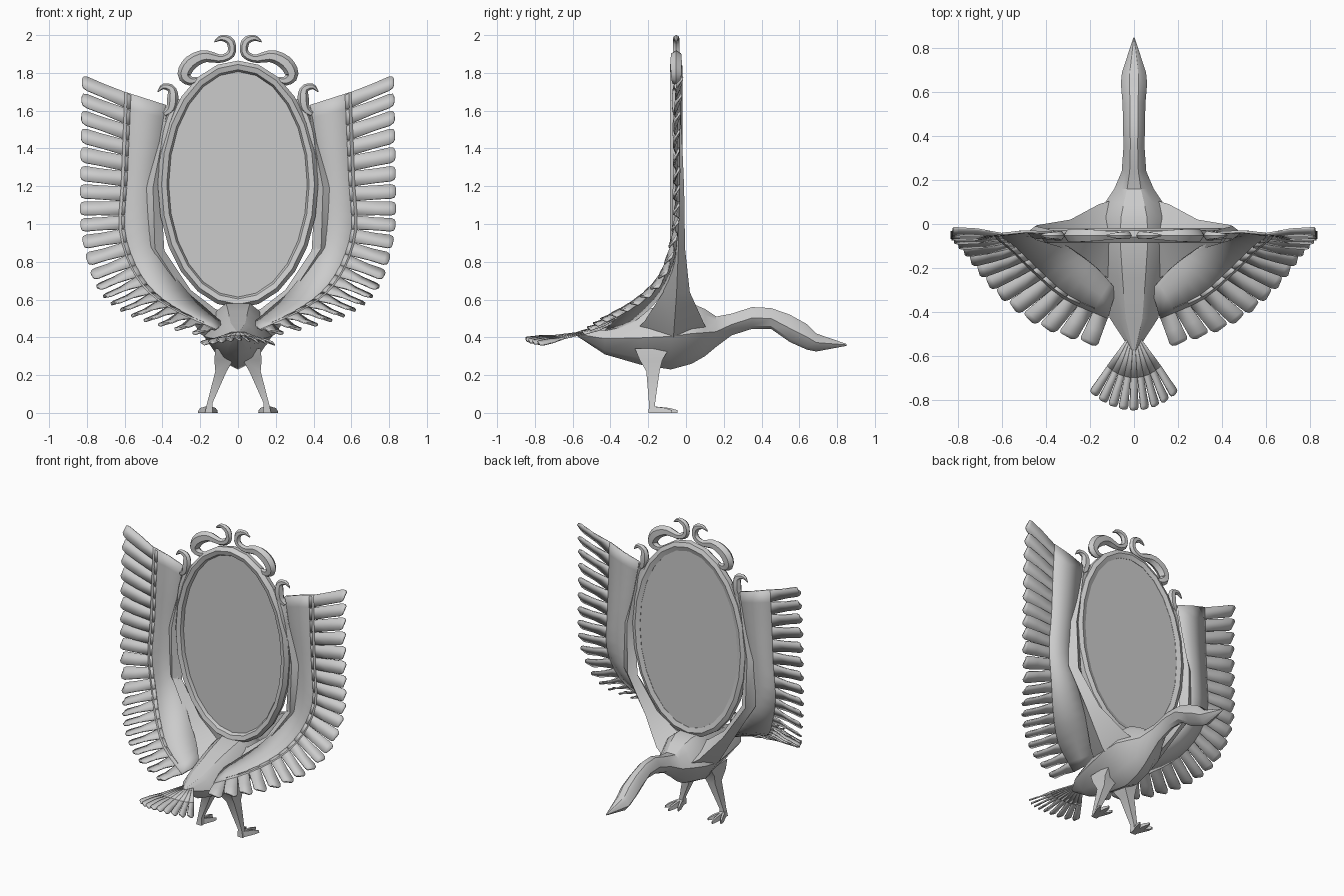
import bpy, math
from mathutils import Vector as V

if "Cube" in bpy.data.objects:
    bpy.data.objects.remove(bpy.data.objects["Cube"])

def make(name, verts, faces, mirror=False, thick=0, angle=30):
    me = bpy.data.meshes.new(name)
    me.from_pydata([tuple(v) for v in verts], [], faces)
    ob = bpy.data.objects.new(name, me)
    bpy.context.collection.objects.link(ob)
    bpy.ops.object.select_all(action='DESELECT')
    ob.select_set(True)
    bpy.context.view_layer.objects.active = ob
    bpy.ops.object.mode_set(mode='EDIT')
    bpy.ops.mesh.select_all(action='SELECT')
    bpy.ops.mesh.normals_make_consistent(inside=False)
    bpy.ops.object.mode_set(mode='OBJECT')
    bpy.ops.object.shade_smooth_by_angle(angle=math.radians(angle))
    if thick:
        m = ob.modifiers.new("Solidify", 'SOLIDIFY')
        m.thickness, m.offset = thick, 0
    if mirror:
        ob.modifiers.new("Mirror", 'MIRROR')
    return ob

def loft(rings, closed=False):
    n, k = len(rings[0]), len(rings)
    faces = [(a * n + i, a * n + (i + 1) % n, (a + 1) % k * n + (i + 1) % n, (a + 1) % k * n + i)
             for a in range(k if closed else k - 1) for i in range(n)]
    if not closed:
        faces += [tuple(range(n)), tuple(range((k - 1) * n, k * n))]
    return [v for r in rings for v in r], faces

def spline(pts, u):
    """Catmull-Rom point, u in 0..1"""
    n = len(pts) - 1
    t = min(max(u, 0), 1) * n
    i = min(int(t), n - 1)
    t -= i
    p1, p2 = V(pts[i]), V(pts[i + 1])
    p0 = V(pts[i - 1]) if i else 2 * p1 - p2
    p3 = V(pts[i + 2]) if i + 2 <= n else 2 * p2 - p1
    return 0.5 * (2 * p1 + (p2 - p0) * t + (2 * p0 - 5 * p1 + 4 * p2 - p3) * t * t
                  + (3 * p1 - p0 - 3 * p2 + p3) * t ** 3)

# Body, neck, head and beak: sections of (y, z low, z high, half width)
secs = [(-.575, .405, .43, .015), (-.43, .31, .475, .11), (-.24, .255, .54, .15), (-.08, .23, .58, .18),
        (.03, .26, .58, .17), (.1, .30, .55, .13), (.16, .35, .51, .09), (.24, .41, .525, .056),
        (.35, .445, .56, .048), (.45, .445, .555, .05), (.55, .375, .52, .052), (.64, .335, .47, .06),
        (.69, .325, .42, .055), (.85, .355, .365, .003)]
rings = []
for y, lo, hi, w in secs:
    c, h = (lo + hi) / 2, (hi - lo) / 2
    rings.append([(w * a, y, c + h * b) for a, b in
                  ((1, 0), (.65, .75), (.35, 1), (-.35, 1), (-.65, .75), (-1, 0), (-.5, -.75), (0, -1), (.5, -.75))])
make("body_neck_head", *loft(rings))

# Wing arms: (inner x, z, outer x, z, y back, y front)
arm = [(.03, .52, .03, .28, -.3, .13), (.12, .55, .2, .42, -.22, .09), (.25, .65, .33, .63, -.12, .02),
       (.39, .86, .49, .88, -.075, -.005), (.41, 1.2, .49, 1.19, -.07, -.01),
       (.39, 1.42, .42, 1.43, -.065, -.02), (.36, 1.62, .385, 1.62, -.06, -.03)]
rings = [[(a, (p + q) / 2, b), ((a + c) / 2, q, (b + d) / 2), (c, (p + q) / 2, d), ((a + c) / 2, p, (b + d) / 2)]
         for a, b, c, d, p, q in arm]
make("wing_arm", *loft(rings), mirror=True)

# Wing membrane and feathers follow three guide curves
root = [(.38, -.04, 1.63), (.4, -.04, 1.42), (.43, -.04, 1.2), (.43, -.05, .95),
        (.38, -.06, .8), (.28, -.12, .65), (.17, -.2, .55), (.08, -.3, .47)]
mid = [(.6, -.045, 1.7), (.61, -.05, 1.45), (.62, -.05, 1.2), (.63, -.06, .97),
       (.57, -.11, .77), (.47, -.21, .63), (.32, -.34, .53), (.12, -.43, .44)]
tip = [(.825, -.03, 1.8), (.83, -.05, 1.52), (.835, -.05, 1.22), (.83, -.06, .95),
       (.76, -.14, .69), (.64, -.3, .56), (.44, -.46, .48), (.16, -.56, .415)]
N = 21
verts, faces = [], []
for i in range(N + 1):
    r, m = spline(root, i / N), spline(mid, i / N)
    verts += [r, r.lerp(m, .5) + V((0, .008, 0)), m]
    if i:
        b = 3 * i
        faces += [(b - 3, b - 2, b + 1, b), (b - 2, b - 1, b + 2, b + 1)]
make("wing", verts, faces, True, .012, 50)

def feather(verts, faces, b0, b1, t0, t1, twist):
    """Blade from base edge b0-b1 to tip edge t0-t1 with a rounded end"""
    k = len(verts)
    bc, tc, bw, tw = (b0 + b1) / 2, (t0 + t1) / 2, (b1 - b0) / 2, (t1 - t0) / 2
    nrm = (tc - bc).cross(tw).normalized() * twist
    for s, f in ((-.15, .9), (0, .98), (.5, .84), (.88, .82), (.97, .66), (1, .35)):
        w, c = bw.lerp(tw, max(s, 0)) * f, bc.lerp(tc, s)
        verts += [c - w + nrm * min(1, max(s, 0) * 2), c + w - nrm * min(1, max(s, 0) * 2)]
    faces += [(k + 2 * j, k + 2 * j + 1, k + 2 * j + 3, k + 2 * j + 2) for j in range(5)]

verts, faces = [], []
for i in range(N):
    a, b = i / N, (i + 1) / N
    feather(verts, faces, spline(mid, a), spline(mid, b), spline(tip, a), spline(tip, b), .014)
make("wing_feathers", verts, faces, True, .008, 50)

# Tail fan
verts, faces = [], []
def tail_pt(a, r):
    return V((math.sin(a) * r * .85, -.48 - r * math.cos(a), .435 - .11 * r - .12 * r * abs(math.sin(a))))
for i in range(9):
    a0, a1 = [math.radians(-41 + 82 * j / 9) for j in (i, i + 1)]
    base = [tail_pt(a, .22) for a in (a0, a1)]
    ends = [tail_pt(a, .37) for a in (a0, a1)]
    feather(verts, faces, *base, *ends, .008)
    k = len(verts)
    verts += [tail_pt(a0, .02), tail_pt(a1, .02), base[1], base[0]]
    faces.append((k, k + 1, k + 2, k + 3))
make("tail_feathers", verts, faces, thick=.008, angle=50)

# Legs: (centre x, centre y, z, half x, half y)
leg = [(.06, -.18, .34, .06, .09), (.075, -.185, .28, .05, .06), (.09, -.175, .22, .03, .035),
       (.15, -.18, .05, .014, .016), (.155, -.18, .0, .02, .018)]
rings = [[(x + a * c, y + b * d, z) for c, d in ((-1, -1), (1, -1), (1, 1), (-1, 1))] for x, y, z, a, b in leg]
make("leg", *loft(rings), mirror=True)

# Toes
for n, (dx, L) in enumerate(((-.045, .11), (.005, .14), (.05, .11))):
    rings = []
    for t, w, h in ((0, .016, .036), (.7, .014, .026), (1, .005, .014)):
        x, y = .157 + dx * t, -.185 + L * t
        rings.append([(x - w, y, 0), (x + w, y, 0), (x + w * .5, y, h), (x - w * .5, y, h)])
    make(f"toe_{n + 1}", *loft(rings), mirror=True)

# Mirror frame and glass
S, CZ = 24, 1.21
def oval(d, y):
    return [(math.sin(2 * math.pi * i / S) * (.365 + d), y, CZ + math.cos(2 * math.pi * i / S) * (.595 + d))
            for i in range(S)]
prof = ((0, -.055), (.012, -.078), (.04, -.086), (.06, -.06), (.056, -.03), (.03, -.018), (0, -.028))
make("mirror_frame", *loft([oval(d, y) for d, y in prof], closed=True))
make("mirror_glass", *loft([oval(.004, -.058), oval(.004, -.03)]))

# Scroll ornaments: path of (x, radius, z)
def scroll(name, pts, steps):
    rings = []
    for i in range(steps + 1):
        u = i / steps
        p = spline(pts, u)
        t = spline(pts, u + .01) - spline(pts, u - .01)
        n = V((t.z, 0, -t.x)).normalized()
        r = max(p.y, .003)
        rings.append([V((p.x, -.052, p.z)) + n * r * math.cos(a) + V((0, r * .9 * math.sin(a), 0))
                      for a in [j * math.pi / 3 for j in range(6)]])
    make(name, *loft(rings), mirror=True, angle=40)
scroll("top_scroll", [(.125, .004, 1.965), (.085, .016, 1.985), (.04, .022, 1.965), (.035, .022, 1.905),
                      (.09, .022, 1.875), (.18, .033, 1.888), (.255, .038, 1.85), (.285, .035, 1.79),
                      (.25, .024, 1.757), (.19, .008, 1.772)], 26)
scroll("side_scroll", [(.425, .003, 1.7), (.395, .015, 1.728), (.352, .022, 1.715), (.345, .03, 1.665),
                       (.355, .026, 1.61), (.39, .014, 1.58)], 14)
scroll("frame_leaf", [(.31, .006, 1.66), (.355, .02, 1.58), (.385, .024, 1.48), (.405, .014, 1.36),
                      (.415, .005, 1.25)], 10)
